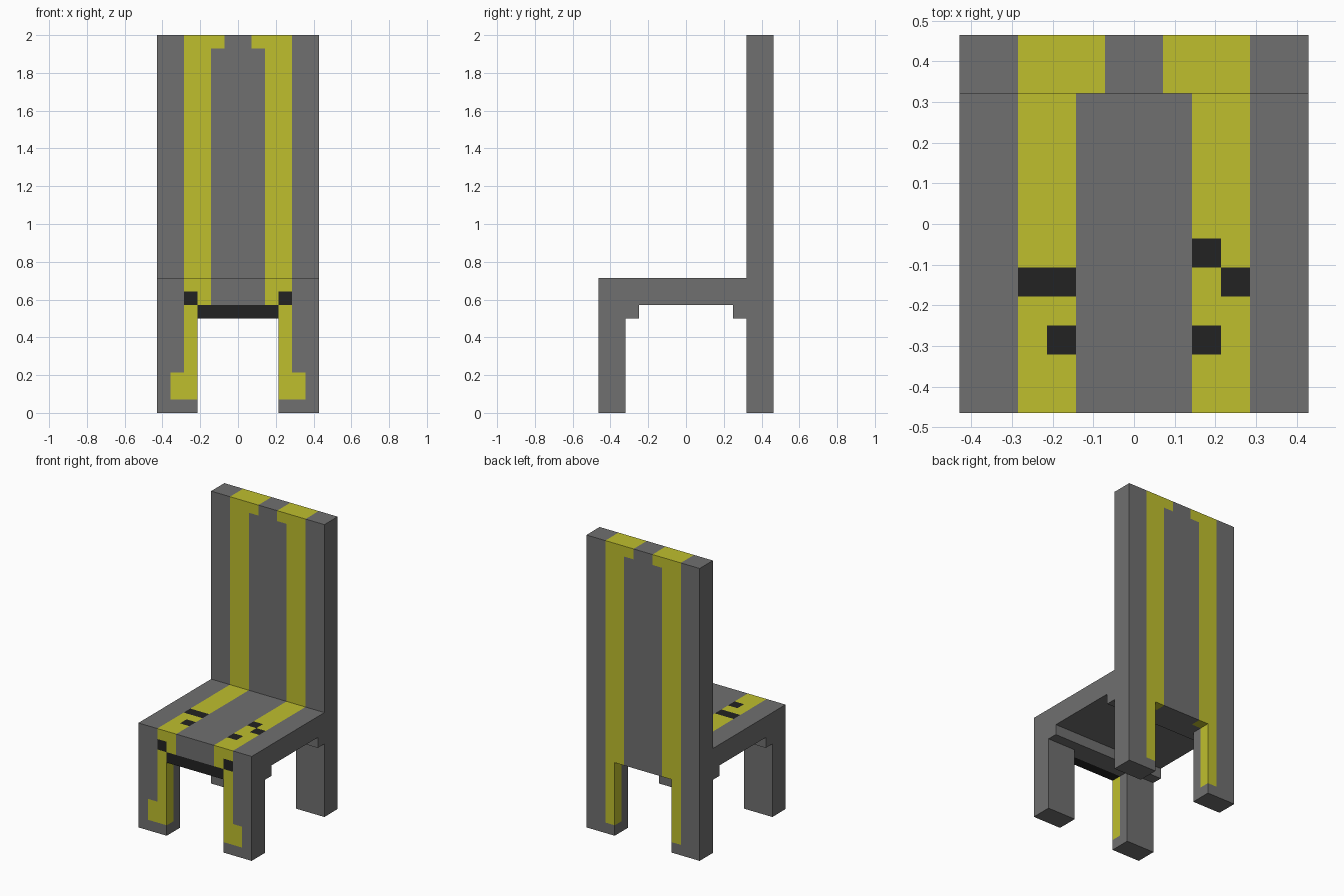
import bpy
import bmesh
from mathutils import Vector

cube = bpy.data.objects.get("Cube")
if cube:
    bpy.data.objects.remove(cube, do_unlink=True)

U = 1 / 14      # one lattice step; all sizes below are in steps
EPS = 0.01


def material(name, rgb):
    mat = bpy.data.materials.new(name)
    mat.use_nodes = True
    colour = (*rgb, 1)
    mat.diffuse_color = colour
    mat.node_tree.nodes["Principled BSDF"].inputs["Base Color"].default_value = colour
    return mat


GREY, YELLOW, BLACK = 0, 1, 2
MATERIALS = [
    material("grey", (0.162, 0.162, 0.162)),
    material("yellow", (0.521, 0.521, 0.027)),
    material("black", (0.016, 0.016, 0.016)),
]


def mirrored(colour, x0, x1, *yz):
    return [(colour, x0, x1, *yz), (colour, -x1, -x0, *yz)]


# Paint zones: colour, x0, x1, y0, y1, z0, z1 (later zones win)
ZONES = [
    # stripes over the seat and down its front edge
    *mirrored(YELLOW, 2, 4, -6.5, 4.5, 9, 10),
    *mirrored(YELLOW, 2, 4, -6.5, -5.5, 8, 10),
    # front leg stripes and feet
    *mirrored(YELLOW, 3, 4, -6.5, -5.5, 1, 8),
    *mirrored(YELLOW, 3, 5, -6.5, -5.5, 1, 3),
    # backrest stripes with hooks at the top
    *mirrored(YELLOW, 2, 4, 4.5, 6.5, 10, 28),
    *mirrored(YELLOW, 1, 2, 4.5, 6.5, 27, 28),
    # lower back and back leg stripes
    *mirrored(YELLOW, 2, 4, 5.5, 6.5, 7, 10),
    *mirrored(YELLOW, 3, 4, 5.5, 6.5, 1, 7),
    # dark front rail and stripe breaks
    (BLACK, -3, 3, -6.5, -5.5, 7, 8),
    *mirrored(BLACK, 3, 4, -6.5, -5.5, 8, 9),
    # dark spots on the seat
    (BLACK, -4, -2, -2.5, -1.5, 9, 10),
    (BLACK, -3, -2, -4.5, -3.5, 9, 10),
    (BLACK, 2, 3, -4.5, -3.5, 9, 10),
    (BLACK, 3, 4, -2.5, -1.5, 9, 10),
    (BLACK, 2, 3, -1.5, -0.5, 9, 10),
]


def box(name, x0, x1, y0, y1, z0, z1):
    """Box cut along the zone borders that cross it, painted by zone."""
    lo, hi = Vector((x0, y0, z0)), Vector((x1, y1, z1))
    bm = bmesh.new()
    bmesh.ops.create_cube(bm, size=1)
    for v in bm.verts:
        v.co = (lo + hi) / 2 + v.co * (hi - lo)

    # cut along zone borders
    touching = [z for z in ZONES if all(
        z[1 + 2 * a] <= hi[a] and z[2 + 2 * a] >= lo[a] for a in range(3))]
    for axis in range(3):
        normal = Vector((0, 0, 0))
        normal[axis] = 1
        cuts = {z[i + 2 * axis] for z in touching for i in (1, 2)}
        for c in sorted(cuts):
            if lo[axis] < c < hi[axis]:
                bmesh.ops.bisect_plane(
                    bm, geom=bm.verts[:] + bm.edges[:] + bm.faces[:],
                    plane_co=normal * c, plane_no=normal)

    # paint
    for f in bm.faces:
        p = f.calc_center_median()
        for z in touching:
            if all(z[1 + 2 * a] - EPS < p[a] < z[2 + 2 * a] + EPS for a in range(3)):
                f.material_index = z[0]

    bmesh.ops.scale(bm, vec=(U, U, U), verts=bm.verts)
    mesh = bpy.data.meshes.new(name)
    bm.to_mesh(mesh)
    bm.free()
    for mat in MATERIALS:
        mesh.materials.append(mat)
    obj = bpy.data.objects.new(name, mesh)
    bpy.context.collection.objects.link(obj)
    return obj


# Seat and backrest
box("seat", -6, 6, -6.5, 4.5, 8, 10)
box("backrest", -6, 6, 4.5, 6.5, 8, 28)

# Rails under the seat
box("front_rail", -6, 6, -6.5, -3.5, 7, 8)
box("back_rail", -6, 6, 3.5, 6.5, 7, 8)

# Legs
for side, x in (("left", 3), ("right", -6)):
    box("front_leg_" + side, x, x + 3, -6.5, -4.5, 0, 7)
    box("back_leg_" + side, x, x + 3, 4.5, 6.5, 0, 7)
